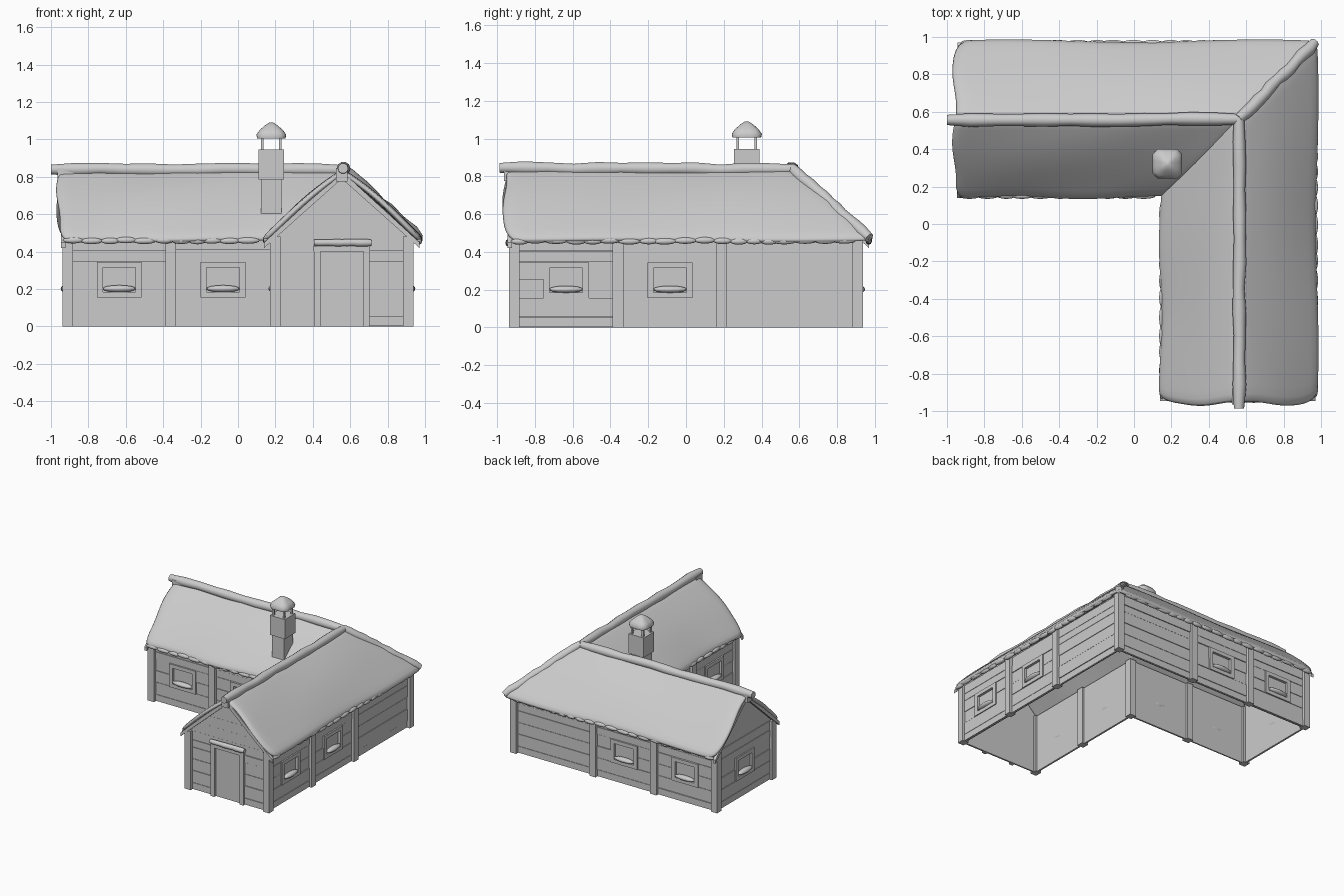
import bpy, bmesh, math, random
from mathutils import Matrix, Vector

if "Cube" in bpy.data.objects:
    bpy.data.objects.remove(bpy.data.objects["Cube"])

random.seed(4)
R = random.uniform


def finish(name, bm, smooth=None):
    bmesh.ops.recalc_face_normals(bm, faces=bm.faces)
    me = bpy.data.meshes.new(name)
    bm.to_mesh(me)
    bm.free()
    ob = bpy.data.objects.new(name, me)
    bpy.context.collection.objects.link(ob)
    if smooth:
        bpy.ops.object.select_all(action='DESELECT')
        bpy.context.view_layer.objects.active = ob
        ob.select_set(True)
        bpy.ops.object.shade_smooth_by_angle(angle=math.radians(smooth))
    return ob


def box(bm, M, x0, x1, y0, y1, z0, z1):
    m = Matrix.Translation(((x0 + x1) / 2, (y0 + y1) / 2, (z0 + z1) / 2)) @ \
        Matrix.Diagonal((x1 - x0, y1 - y0, z1 - z0, 1))
    bmesh.ops.create_cube(bm, size=1, matrix=M @ m)


def blob(bm, M, c, r):
    bmesh.ops.create_uvsphere(bm, u_segments=12, v_segments=8, radius=1,
                              matrix=M @ Matrix.Translation(c) @ Matrix.Diagonal((*r, 1)))


def prism(bm, M, pts, y0, y1):
    a = [bm.verts.new(M @ Vector((x, y0, z))) for x, z in pts]
    b = [bm.verts.new(M @ Vector((x, y1, z))) for x, z in pts]
    bm.faces.new(a)
    bm.faces.new(b)
    for i in range(len(a)):
        j = (i + 1) % len(a)
        bm.faces.new((a[i], a[j], b[j], b[i]))


walls, frames, posts, snow = (bmesh.new() for _ in range(4))
ROWS = [0, .055, .155, .25, .345, .405, .48]


# One bay of plank wall in local space (u along wall, outside is -y)
def bay(M, u0, u1, hole=None):
    for z0, z1 in zip(ROWS, ROWS[1:]):
        spans = [(u0, u1)]
        if hole and z0 < hole[3] - .01 and z1 > hole[2] + .01:
            spans = [(u0, hole[0]), (hole[1], u1)]
        for a, b in spans:
            box(walls, M, a, b, -R(.003, .009), .01, z0 + .003, z1)
            box(walls, M, a, b, 0, .01, z0, z0 + .003)   # groove


def window(M, u, z=.25):
    w, h, iw, ih = .12, .095, .088, .065
    for s in (-1, 1):
        a, b = sorted((u + s * iw, u + s * w))
        box(frames, M, a, b, -.016, .01, z - h, z + h)
        a, b = sorted((z + s * ih, z + s * h))
        box(frames, M, u - iw, u + iw, -.016, .01, a, b)
    box(frames, M, u - iw, u + iw, .005, .01, z - ih, z + ih)
    blob(snow, M, (u, -.012, z - .048), (.09, .026, .019))


def wall_frame(x, y, deg):
    return Matrix.Translation((x, y, 0)) @ Matrix.Rotation(math.radians(deg), 4, 'Z')


W = .91
# Long walls: matrix, list of (start, end, has window)
long_walls = [
    (wall_frame(0, .2, 0), [(-W, -.36, 1), (-.36, .2, 1)]),
    (wall_frame(.2, 0, -90), [(.36, W, 1), (-.2, .36, 1)]),
    (wall_frame(W, 0, 90), [(-W, -.36, 1), (-.36, .19, 1), (.19, W, 0)]),
    (wall_frame(0, W, 180), [(.36, W, 1), (-.19, .36, 1), (-W, -.19, 0)]),
]
for M, bays in long_walls:
    for a, b, win in bays:
        c = round((a + b) / 2, 3)
        bay(M, a, b, (c - .12, c + .12, .155, .345) if win else None)
        if win:
            window(M, c)

# Gable walls: window on the left one, door on the front one
gl, gf = wall_frame(-W, .555, -90), wall_frame(.555, -W, 0)
bay(gl, -.355, .355, (-.12, .12, .155, .345))
window(gl, 0)
bay(gf, -.355, .355, (-.13, .13, 0, .405))
for M in (gl, gf):
    zs = [.48, .56, .64, .72, .81]
    for a, b in zip(zs, zs[1:]):
        wa, wb = ((.83 - z) / .35 * .355 for z in (a, b))
        prism(walls, M, [(-wa, a), (wa, a), (wb, b), (-wb, b)], -R(.002, .008), .01)
    # Bargeboards and ridge beam end
    for s in (-1, 1):
        prism(frames, M, [(0, .83), (s * .415, .45), (s * .415, .42), (0, .79)], -.035, -.012)
    box(frames, M, -.03, .03, -.055, .03, .775, .845)
for s in (-1, 1):
    a, b = sorted((s * .115, s * .148))
    box(frames, gf, a, b, -.025, .01, 0, .43)
box(frames, gf, -.15, .15, -.025, .01, .40, .43)
door = bmesh.new()
box(door, gf, -.12, .12, -.004, .01, 0, .41)
finish("door", door)

# Posts
P = [(-W, W), (-.36, W), (.19, W), (W, W), (W, .19), (W, -.36), (W, -W),
     (.2, -W), (.2, -.36), (.2, .2), (-.36, .2), (-W, .2)]
for x, y in P:
    box(posts, Matrix.Translation((x, y, 0)), -.028, .028, -.028, .028, 0, .48)
finish("plank_walls", walls)
finish("window_and_door_frames", frames)
finish("posts", posts)
finish("window_snow", snow, 60)


# Smooth snowy roof slopes: side -1 meets in the valley, side 1 at the hip
def slope(name, side, swap):
    bm = bmesh.new()
    nt, ns = 8, 18
    grid = []
    ph = R(0, 6)
    over = .05 if side < 0 else .008
    for i in range(nt + 1):
        t = i / nt
        row = []
        for j in range(ns + 1):
            s = j / ns
            v = .56 + side * t * (.432 + .008 * math.sin(9 * s + ph))
            end = -.965 + .012 * math.sin(7 * t + ph) + (.03 if i == nt else 0)
            u = end + (.56 + side * t * .432 + over - end) * s
            z = .842 - .375 * t + .026 * math.sin(math.pi * t) + .004 * math.sin(8 * s + 5 * t + ph)
            row.append(bm.verts.new((v, u, z) if swap else (u, v, z)))
        grid.append(row)
    for i in range(nt):
        for j in range(ns):
            bm.faces.new((grid[i][j], grid[i][j + 1], grid[i + 1][j + 1], grid[i + 1][j]))
    bmesh.ops.recalc_face_normals(bm, faces=bm.faces)
    if sum(f.normal.z for f in bm.faces) < 0:
        bmesh.ops.reverse_faces(bm, faces=bm.faces)
    me = bpy.data.meshes.new(name)
    bm.to_mesh(me)
    bm.free()
    me.shade_smooth()
    ob = bpy.data.objects.new(name, me)
    bpy.context.collection.objects.link(ob)
    m = ob.modifiers.new("thick", 'SOLIDIFY')
    m.thickness, m.offset = .035, -1
    m = ob.modifiers.new("round", 'SUBSURF')
    m.levels = m.render_levels = 1


for side, tag in ((-1, "inner"), (1, "outer")):
    slope("roof_slope_left_wing_" + tag, side, False)
    slope("roof_slope_front_wing_" + tag, side, True)


# Snow rolls along ridges, hip and door head
def roll(name, a, b, r, wob=.004):
    cu = bpy.data.curves.new(name, 'CURVE')
    cu.dimensions = '3D'
    cu.bevel_depth, cu.bevel_resolution, cu.use_fill_caps = r, 3, True
    sp = cu.splines.new('POLY')
    n = 12
    sp.points.add(n)
    sp.use_smooth = True
    for i, p in enumerate(sp.points):
        q = Vector(a).lerp(Vector(b), i / n)
        p.co = (q.x + R(-wob, wob), q.y + R(-wob, wob), q.z + R(-wob, wob), 1)
        p.radius = R(.9, 1.08) if 0 < i < n else .8
    ob = bpy.data.objects.new(name, cu)
    bpy.context.collection.objects.link(ob)


roll("ridge_snow_left_wing", (-.998, .555, .842), (.57, .56, .835), .034)
roll("ridge_snow_front_wing", (.56, -.985, .842), (.565, .57, .835), .034)
roll("hip_snow", (.56, .56, .845), (.967, .967, .475), .033)
roll("door_snow", (.405, -.935, .448), (.715, -.935, .448), .02, .001)

# Scalloped snow lumps hanging under the eaves
lumps = bmesh.new()
for level, lo, hi in ((.15, -.88, .13), (.968, -.88, .94)):
    u = lo
    while u < hi:
        w = R(.045, .065)
        z = R(.455, .462)
        for c, r in (((u, level, z), (w, .016, .017)), ((level, u, z), (.016, w, .017))):
            blob(lumps, Matrix(), c, r)
        u += 1.7 * w
finish("eave_snow", lumps, 60)

# Chimney with posts and snowy cap
ch = bmesh.new()
C = Matrix.Translation((.178, .322, 0))
box(ch, C, -.055, .055, -.057, .057, .58, .79)
box(ch, C, -.068, .068, -.068, .068, .785, .945)
for sx in (-1, 1):
    for sy in (-1, 1):
        box(ch, C @ Matrix.Translation((sx * .048, sy * .048, 0)), -.007, .007, -.007, .007, .94, 1.02)
finish("chimney", ch)
cap = bmesh.new()
prev = None
for z, h in ((1.005, .076), (1.025, .08), (1.05, .063), (1.075, .034), (1.09, .012)):
    ring = []
    for k in range(16):
        a = 2 * math.pi * (k + .5) / 16
        f = h / max(abs(math.cos(a)), abs(math.sin(a))) ** .9
        ring.append(cap.verts.new((.178 + f * math.cos(a), .322 + f * math.sin(a), z)))
    if prev:
        for k in range(16):
            cap.faces.new((prev[k], prev[(k + 1) % 16], ring[(k + 1) % 16], ring[k]))
    else:
        cap.faces.new(ring)
    prev = ring
cap.faces.new(prev)
finish("chimney_cap", cap, 50)
